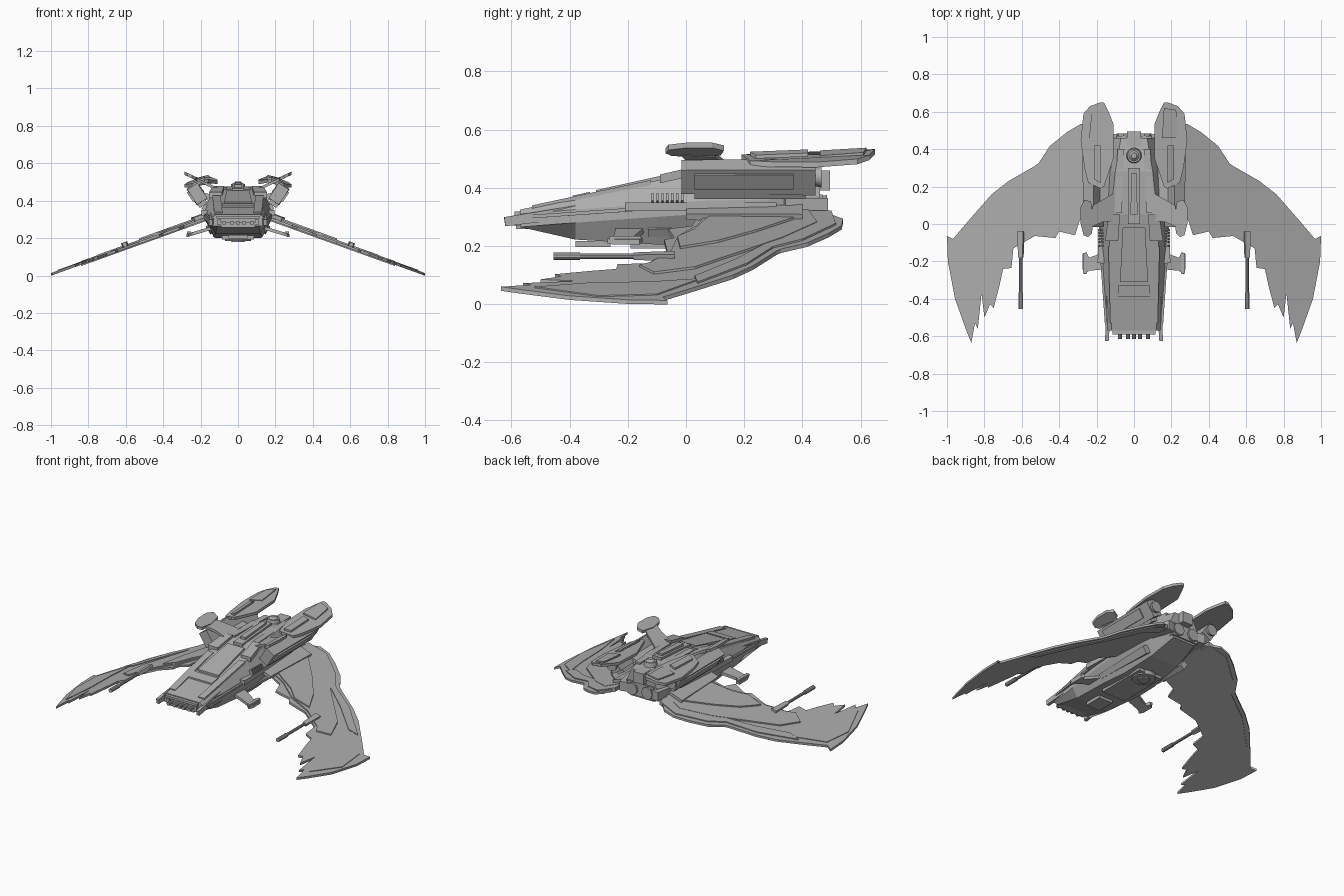
import bpy, bmesh, math
from mathutils import Matrix, Vector

cube = bpy.data.objects.get("Cube")
if cube:
    bpy.data.objects.remove(cube)

grey = bpy.data.materials.new("hull grey")
grey.use_nodes = True
grey.diffuse_color = (0.42, 0.42, 0.42, 1)
grey.node_tree.nodes["Principled BSDF"].inputs["Base Color"].default_value = grey.diffuse_color


def finish(name, bm, mirror=False, smooth=False):
    bmesh.ops.recalc_face_normals(bm, faces=bm.faces)
    me = bpy.data.meshes.new(name)
    bm.to_mesh(me)
    bm.free()
    me.materials.append(grey)
    ob = bpy.data.objects.new(name, me)
    bpy.context.collection.objects.link(ob)
    if mirror:
        ob.modifiers.new("mirror", 'MIRROR').use_clip = False
    if smooth:
        for o in bpy.context.selected_objects:
            o.select_set(False)
        ob.select_set(True)
        bpy.context.view_layer.objects.active = ob
        bpy.ops.object.shade_smooth_by_angle(angle=math.radians(35))
    return ob


def loft(name, rings, mirror=False):
    """Skin a list of equal-length rings and cap the ends."""
    bm = bmesh.new()
    rows = [[bm.verts.new(p) for p in r] for r in rings]
    n = len(rows[0])
    for a, b in zip(rows, rows[1:]):
        for i in range(n):
            bm.faces.new((a[i], a[(i + 1) % n], b[(i + 1) % n], b[i]))
    bm.faces.new(rows[0])
    bm.faces.new(rows[-1])
    return finish(name, bm, mirror)


def plate(name, outline, height, thick, mirror=True):
    """Flat outline in plan, laid on the surface height(x, y)."""
    top = [(x, y, height(x, y)) for x, y in outline]
    low = [(x, y, z - thick) for x, y, z in top]
    return loft(name, [low, top], mirror)


def box(name, centre, size, rot=(0, 0, 0), mirror=False, taper=1.0):
    bm = bmesh.new()
    bmesh.ops.create_cube(bm, size=1)
    for v in bm.verts:
        if v.co.y < 0:
            v.co.x *= taper
            v.co.z *= taper
    bm.transform(Matrix.Diagonal((*size, 1)))
    for axis, angle in zip("XYZ", rot):
        bm.transform(Matrix.Rotation(math.radians(angle), 4, axis))
    bm.transform(Matrix.Translation(centre))
    return finish(name, bm, mirror)


def tube(name, centre, r1, r2, depth, axis="Z", mirror=False, sides=24):
    bm = bmesh.new()
    bmesh.ops.create_cone(bm, cap_ends=True, segments=sides, radius1=r1, radius2=r2, depth=depth)
    if axis == "Y":
        bm.transform(Matrix.Rotation(math.pi / 2, 4, 'X'))
    bm.transform(Matrix.Translation(centre))
    return finish(name, bm, mirror, True)


# Hull: station = y, waist / roof / belly half widths, belly / waist / roof heights
stations = [(-.57, .14, .12, .11, .265, .30, .325), (-.38, .155, .125, .12, .222, .315, .365),
            (-.1, .175, .13, .13, .205, .335, .425), (.05, .185, .125, .12, .2, .345, .46),
            (.28, .17, .10, .10, .225, .35, .475), (.46, .11, .07, .08, .28, .36, .455)]


def hull_ring(y, w, t, b, zb, zw, zt):
    right = [(b, y, zb), (w, y, zw - .035), (w, y, zw + .01), (t, y, zt)]
    return right + [(-x, yy, z) for x, yy, z in reversed(right)]


loft("hull", [hull_ring(*s) for s in stations])


def roof(x, y):
    for a, b in zip(stations, stations[1:]):
        if y <= b[0]:
            return a[6] + (b[6] - a[6]) * (y - a[0]) / (b[0] - a[0])
    return stations[-1][6]


def roof_panel(name, w0, w1, y0, y1, lift, mirror=False, x0=0, x1=0):
    a, b = roof(0, y0) + lift, roof(0, y1) + lift
    outline = [(x0 - w0, y0), (x0 + w0, y0), (x1 + w1, y1), (x1 - w1, y1)]
    plate(name, outline, lambda x, y: a + (b - a) * (y - y0) / (y1 - y0), .03, mirror)


# Roof armour and spine
roof_panel("nose_hatch", .085, .085, -.39, -.33, .01)
roof_panel("cockpit_roof", .075, .06, -.31, -.02, .012)
roof_panel("roof_edge_armour", .022, .022, -.53, -.12, .006, True, .105, .115)
roof_panel("shoulder_armour", .035, .03, -.09, .05, .018, True, .12, .105)
roof_panel("rear_armour", .02, .018, .06, .40, .012, True, .085, .07)
roof_panel("spine", .032, .032, .0, .30, .018)
roof_panel("spine_ridge", .018, .016, .05, .27, .026)
tube("dome_base", (0, .365, .475), .042, .036, .03)
tube("dome", (0, .365, .495), .03, .015, .016)
box("tail_block", (0, .455, .425), (.075, .08, .07))

# Nose: jaw prongs, recessed gun cluster and chin
box("nose_prong", (.137, -.47, .305), (.028, .31, .045), (8, 0, 3), True, .7)
box("nose_lip", (0, -.575, .312), (.23, .03, .014))
box("nose_chin", (0, -.555, .27), (.18, .06, .025))
for i, x in enumerate((.0, .032, .075)):
    tube("nose_gun_%d" % i, (x, -.58, .282), .011, .011, .07, "Y", x > 0, 10)
box("nose_slot_bar", (.1, -.56, .285), (.02, .05, .03), mirror=True)

# Sides: waist rail, vents, lower armour
box("waist_rail", (.168, .05, .335), (.035, .52, .03), (0, 0, 2), True)
box("waist_rail_front", (.158, -.36, .313), (.02, .36, .012), (4, 0, -4), True)
for i in range(7):
    box("side_vent_%d" % i, (.178, -.115 + i * .017, .365), (.02, .008, .03), (0, -25, 0), True)
box("lower_armour", (.145, .08, .25), (.035, .42, .05), (0, 32, 0), True, .6)
box("belly_plate", (0, -.02, .202), (.17, .34, .02))
box("belly_front_plate", (0, -.32, .207), (.1, .12, .02))
tube("belly_disc", (0, .09, .196), .068, .075, .022)
tube("belly_disc_hub", (0, .09, .19), .035, .04, .024)

# Small side fins
plate("side_fin", [(.13, -.24), (.24, -.25), (.265, -.27), (.275, -.24), (.275, -.16),
                   (.255, -.15), (.24, -.18), (.13, -.14)],
      lambda x, y: .305 - .3 * x, .018)
box("side_fin_tip", (.262, -.21, .228), (.02, .11, .014), mirror=True)

# Main engines at the tail
box("engine_block", (0, .42, .335), (.19, .10, .085))
for s in (-1, 1):
    tube("engine_nozzle_left" if s > 0 else "engine_nozzle_right", (s * .055, .465, .335), .04, .035, .04, "Y", sides=8)
box("side_exhaust", (.13, .41, .335), (.05, .15, .06), (0, 0, 12), True)


# Swept wings with layered feather plates
def wing_at(lift):
    return lambda x, y: .373 - .36 * x + lift


outer = [(.15, .47), (.22, .54), (.285, .535), (.36, .49), (.45, .417), (.51, .325), (.53, .31),
         (.67, .23), (.76, .16), (.877, .027), (.968, -.08), (1, -.064), (.995, -.2), (.957, -.4),
         (.9, -.56), (.87, -.636)]
inner = [(.85, -.53), (.835, -.56), (.815, -.37), (.80, -.5), (.77, -.43), (.75, -.45), (.717, -.32),
         (.70, -.24), (.655, -.235), (.645, -.13), (.53, -.064), (.42, -.075), (.40, -.04),
         (.315, -.06), (.29, .02), (.15, .05)]
plate("wing", outer + inner, wing_at(0), .014)
plate("wing_leading_layer", [(.15, .42), (.27, .45), (.42, .33), (.56, .18), (.70, .03), (.75, -.11),
                             (.68, -.16), (.655, -.12), (.54, -.05), (.41, -.03), (.30, .04), (.15, .08)],
      wing_at(.008), .012)
plate("wing_root_layer", [(.15, .36), (.25, .37), (.37, .24), (.47, .11), (.53, -.02), (.43, -.03),
                          (.36, .03), (.28, .06), (.15, .12)], wing_at(.016), .012)
plate("wing_tip_layer", [(.80, .05), (.95, -.1), (.965, -.3), (.88, -.52), (.84, -.33), (.83, -.12)],
      wing_at(.004), .01)
plate("wing_rear_layer", [(.16, .5), (.28, .515), (.43, .40), (.50, .30), (.66, .21), (.84, .04),
                          (.78, .03), (.62, .17), (.46, .28), (.28, .43), (.16, .42)],
      wing_at(.006), .026)
box("wing_root_fairing", (.2, .2, .312), (.10, .40, .03), (0, 20, 0), True, .7)

# Wing cannons
box("cannon_mount", (.605, -.11, .165), (.035, .14, .026), (0, 20, 0), True, .7)
tube("cannon_barrel", (.605, -.28, .165), .009, .009, .30, "Y", True, 10)
tube("cannon_muzzle", (.605, -.41, .165), .013, .013, .09, "Y", True, 10)

# Upper engine pods, leaning outwards
box("pod", (.218, .215, .437), (.07, .46, .105), (0, 33, 0), True, .93)
box("pod_outer_panel", (.246, .2, .425), (.025, .34, .06), (0, 33, 0), True)
box("pod_underside", (.19, .22, .385), (.05, .38, .025), (0, 33, 0), True)
tube("pod_exhaust", (.215, .45, .437), .036, .03, .03, "Y", True, 12)
box("pod_strut", (.145, .2, .415), (.10, .22, .035), (0, -15, 0), True)


# Pod covers: tail plates running past the hull
def cover(lift):
    return lambda x, y: .515 + .04 * (y - .2) - .35 * max(0, x - .18) - .3 * max(0, .16 - x) + lift


cover_out = [(.11, .35), (.11, .535), (.14, .61), (.16, .65), (.18, .65), (.235, .63), (.27, .59),
             (.285, .45), (.265, .3), (.245, .22), (.18, .19), (.16, .2)]
plate("pod_cover", cover_out, cover(0), .018)
plate("pod_cover_ridge", [(.18, .22), (.215, .24), (.215, .42), (.18, .42)], cover(.008), .012)
plate("pod_cover_tail", [(.15, .46), (.24, .46), (.225, .61), (.16, .62)], cover(.006), .01)

# Canted T-shaped stabilisers
stem = lambda x, y: .42 + .46 * x
plate("stabiliser_stem", [(.08, .02), (.08, .18), (.15, .14), (.22, .10), (.235, -.02), (.17, .01)],
      stem, .016)
plate("stabiliser_cap", [(.225, -.05), (.245, -.07), (.27, -.06), (.285, .0), (.285, .09), (.265, .13),
                         (.23, .12), (.215, .03)], lambda x, y: stem(x, y) + .004, .018)
